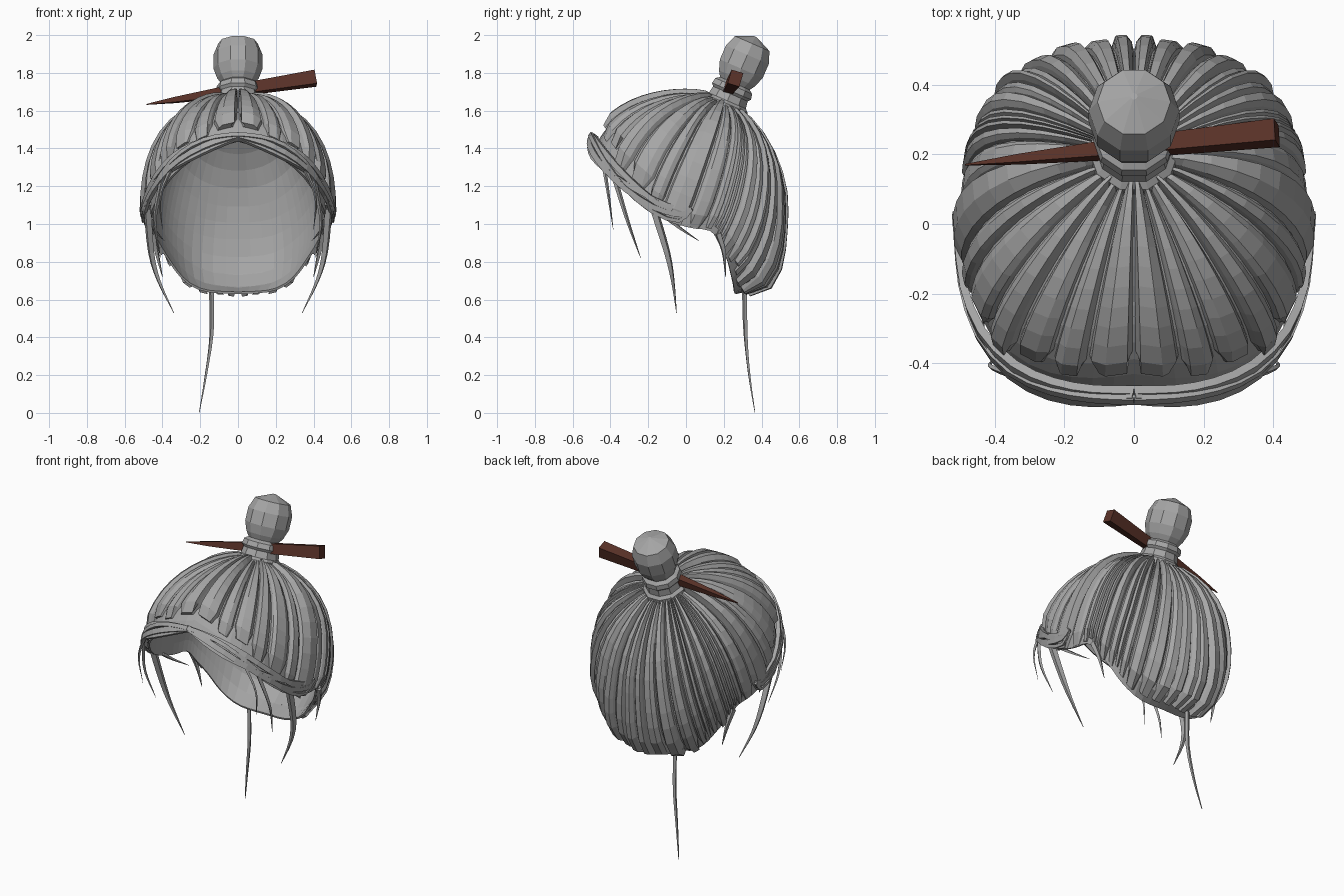
import bpy, bmesh, math, random
from mathutils import Vector, Matrix

random.seed(4)
if "Cube" in bpy.data.objects:
    bpy.data.objects.remove(bpy.data.objects["Cube"])


def material(name, rgb):
    m = bpy.data.materials.new(name)
    m.use_nodes = True
    m.diffuse_color = (*rgb, 1)
    bsdf = m.node_tree.nodes["Principled BSDF"]
    bsdf.inputs["Base Color"].default_value = (*rgb, 1)
    bsdf.inputs["Roughness"].default_value = 0.8
    return m


HAIR = material("grey hair", (0.38, 0.38, 0.38))
WOOD = material("dark brown wood", (0.1, 0.031, 0.021))


def finish(bm, name, mat):
    bmesh.ops.recalc_face_normals(bm, faces=bm.faces)
    me = bpy.data.meshes.new(name)
    bm.to_mesh(me)
    bm.free()
    me.materials.append(mat)
    ob = bpy.data.objects.new(name, me)
    bpy.context.collection.objects.link(ob)
    return ob


def loft(bm, rings, closed=True, caps=True):
    """Skin a list of point rings with quads."""
    vs = [[bm.verts.new(p) for p in r] for r in rings]
    n = len(vs[0])
    for a, b in zip(vs, vs[1:]):
        for i in range(n if closed else n - 1):
            j = (i + 1) % n
            bm.faces.new((a[i], a[j], b[j], b[i]))
    if caps:
        bm.faces.new(vs[0])
        bm.faces.new(vs[-1])


def spline(pts, u):
    """Catmull-Rom through pts, u in 0..1."""
    pts = [Vector(p) for p in pts]
    s = max(0, min(u, 1)) * (len(pts) - 1)
    i = min(int(s), len(pts) - 2)
    f = s - i
    b, c = pts[i], pts[i + 1]
    a = pts[i - 1] if i else 2 * b - c
    d = pts[i + 2] if i + 2 < len(pts) else 2 * c - b
    return b + 0.5 * f * (c - a + f * (2 * a - 5 * b + 4 * c - d + f * (3 * (b - c) + d - a)))


# Head form: a rounded ellipsoid, fuller at the front, tucked under at the nape
CENTRE = Vector((0, 0, 1.1))


def radii(v):
    return 0.508, (0.565 if v.y < 0 else 0.53), (0.6 if v.z > 0 else 0.5)


def to_unit(p):
    v = Vector(p) - CENTRE
    return Vector([a / r for a, r in zip(v, radii(v))]).normalized()


def on_head(d, scale=1.0):
    low = max(0, -d.z)
    corner = 1.1 * abs(d.x) * max(0, d.y) * (1 - low)
    n = 2.13 - 0.35 * d.y + corner + 3.4 * low * (1 - abs(d.x)) ** 1.7
    k = scale / sum(abs(a) ** n for a in d) ** (1 / n)
    return CENTRE + Vector([a * r * k for a, r in zip(d, radii(d))])


# Hairline from front centre round one side to the nape
RIM = [(0, -.53, 1.49), (.19, -.49, 1.39), (.35, -.39, 1.25), (.45, -.2, 1.07),
       (.49, 0, .98), (.47, .13, .96), (.44, .18, .89), (.38, .225, .8),
       (.3, .245, .71), (.16, .26, .63), (0, .27, .62)]
CROWN = to_unit((0, .2, 1.66))


def hair_point(u, t, scale, side=1):
    """u runs along the hairline, t from crown to hairline."""
    p = on_head(CROWN.slerp(to_unit(spline(RIM, u)), t), scale)
    return Vector((p.x * side, p.y, p.z))


# Scalp shell
bm = bmesh.new()
us = [i / 30 for i in range(31)]
for side in (1, -1):
    loft(bm, [[hair_point(u, 0.06 + 0.94 * j / 12, 0.95, side) for u in us]
              for j in range(13)], closed=False, caps=False)
bmesh.ops.remove_doubles(bm, verts=bm.verts, dist=0.0005)
shell = finish(bm, "scalp_hair", HAIR)
mod = shell.modifiers.new("thickness", "SOLIDIFY")
mod.thickness = 0.012

# Raised locks fanning from the crown to the hairline
widths = [1.6, 1.1, 1.2] + [random.choice((0.7, 0.9, 1.1, 1.4)) for _ in range(17)]
edges = [sum(widths[:i]) / sum(widths) for i in range(len(widths) + 1)]
bm = bmesh.new()
for u0, u1 in zip(edges, edges[1:]):
    w = u1 - u0
    front = u0 < 0.25
    end = random.uniform(0.86, 0.92) if front else random.uniform(0.95, 1.0)
    top = random.uniform(0.985, 1.03)
    lean = random.uniform(-0.14, 0.14)
    for side in (1, -1):
        rings = []
        for j in range(12):
            f = j / 11
            t = 0.07 + (end - 0.07) * f
            h = top - (0.03 if j == 11 else 0) - 0.02 * (j == 0)
            pinch = 0.18 if j == 11 else 0.0
            profile = ((0.02 + pinch, 0.94), (0.1 + pinch, 0.5 * (0.95 + h)),
                       (0.28 + lean, h), (0.72 + lean, h),
                       (0.9 - pinch, 0.5 * (0.95 + h)), (0.98 - pinch, 0.94))
            rings.append([hair_point(u0 + a * w, t, s, side) for a, s in profile])
        loft(bm, rings)
finish(bm, "hair_locks", HAIR)


def tube(bm, pts, width, taper=1.0, sides=4, steps=9, flat=1.0):
    """Sweep a tapering section along a spline."""
    rings = []
    for i in range(steps + 1):
        f = i / steps
        p = spline(pts, f)
        d = (spline(pts, min(1, f + .02)) - spline(pts, max(0, f - .02))).normalized()
        out = (p - CENTRE)
        out = (out - d * out.dot(d)).normalized()
        across = d.cross(out)
        r = width * (1 - taper * f ** 1.5)
        rings.append([p + r * (across * math.cos(q) + out * flat * math.sin(q))
                      for q in [math.tau * (k + .5) / sides for k in range(sides)]])
    loft(bm, rings)


# Crossing bands that frame the forehead and gather at each side
for side, name in ((1, "left"), (-1, "right")):
    bm = bmesh.new()
    for lift, turns, bulge, r in ((.055, 1, .99, .024), (-.012, 1, 1.015, .024),
                                  (-.035, 1.7, 1.0, .02), (.035, 1.6, 1.03, .017)):
        path = []
        for i in range(7):
            f = i / 6
            p = spline(RIM, 0.38 * f) + Vector((0, 0, 0.06 * f + lift * math.sin(math.pi * turns * f)))
            q = on_head(to_unit(p), bulge + (1 - bulge) * f)
            path.append((q.x * side, q.y, q.z))
        path.append((.512 * side, .03, 1.08))
        tube(bm, path, r, taper=0.3, steps=14, flat=0.8)
    finish(bm, name + "_forehead_bands", HAIR)

    # Loose wisps around the face
    bm = bmesh.new()
    for pts, r in (
            ([(.48, -.17, 1.08), (.46, -.1, .85), (.42, -.07, .7), (.34, -.05, .53)], .022),
            ([(.40, -.38, 1.25), (.44, -.31, 1.02), (.41, -.24, .82)], .014),
            ([(.33, -.44, 1.34), (.41, -.41, 1.15), (.4, -.385, .97)], .011),
            ([(.46, -.1, 1.03), (.44, -.02, .97), (.39, .07, .91)], .012),
            ([(.45, .17, .95), (.43, .2, .85), (.40, .21, .72)], .018)):
        tube(bm, [(x * side, y, z) for x, y, z in pts], r, taper=0.93)
    finish(bm, name + "_wisps", HAIR)

# Long strand at the nape
bm = bmesh.new()
tube(bm, [(-.14, .31, .65), (-.14, .315, .42), (-.17, .335, .2), (-.205, .365, .003)], .014, taper=0.85)
finish(bm, "nape_strand", HAIR)

# Top bun with its wrapped neck, turned around a tilted axis
bun_profile = [(.135, 0), (.13, .04), (.112, .055), (.105, .095), (.118, .11), (.112, .14),
               (.09, .155), (.11, .185), (.13, .24), (.13, .32), (.105, .385), (.01, .425)]
tilt = Matrix.Translation((0, .197, 1.602)) @ Matrix.Rotation(math.radians(-23.5), 4, "X")
bm = bmesh.new()
loft(bm, [[tilt @ Vector((r * math.cos(a), r * math.sin(a), h))
           for a in [math.tau * k / 10 for k in range(10)]] for r, h in bun_profile])
finish(bm, "top_bun", HAIR)

# Tapered square hair stick, rolled a little about its length
tip, butt = Vector((-.485, .17, 1.633)), Vector((.41, .262, 1.772))
axis = (butt - tip).normalized()
roll = Matrix.Rotation(math.radians(-17), 3, axis)
side_dir = roll @ Vector((0, 0, 1)).cross(axis).normalized()
up_dir = axis.cross(side_dir)
bm = bmesh.new()
loft(bm, [[tip.lerp(butt, f) + r * (0.85 * a * side_dir + b * up_dir)
           for a, b in ((-1, -1), (1, -1), (1, 1), (-1, 1))]
          for f, r in ((0, .002), (.17, .014), (.42, .025), (1, .038))])
finish(bm, "hair_stick", WOOD)
